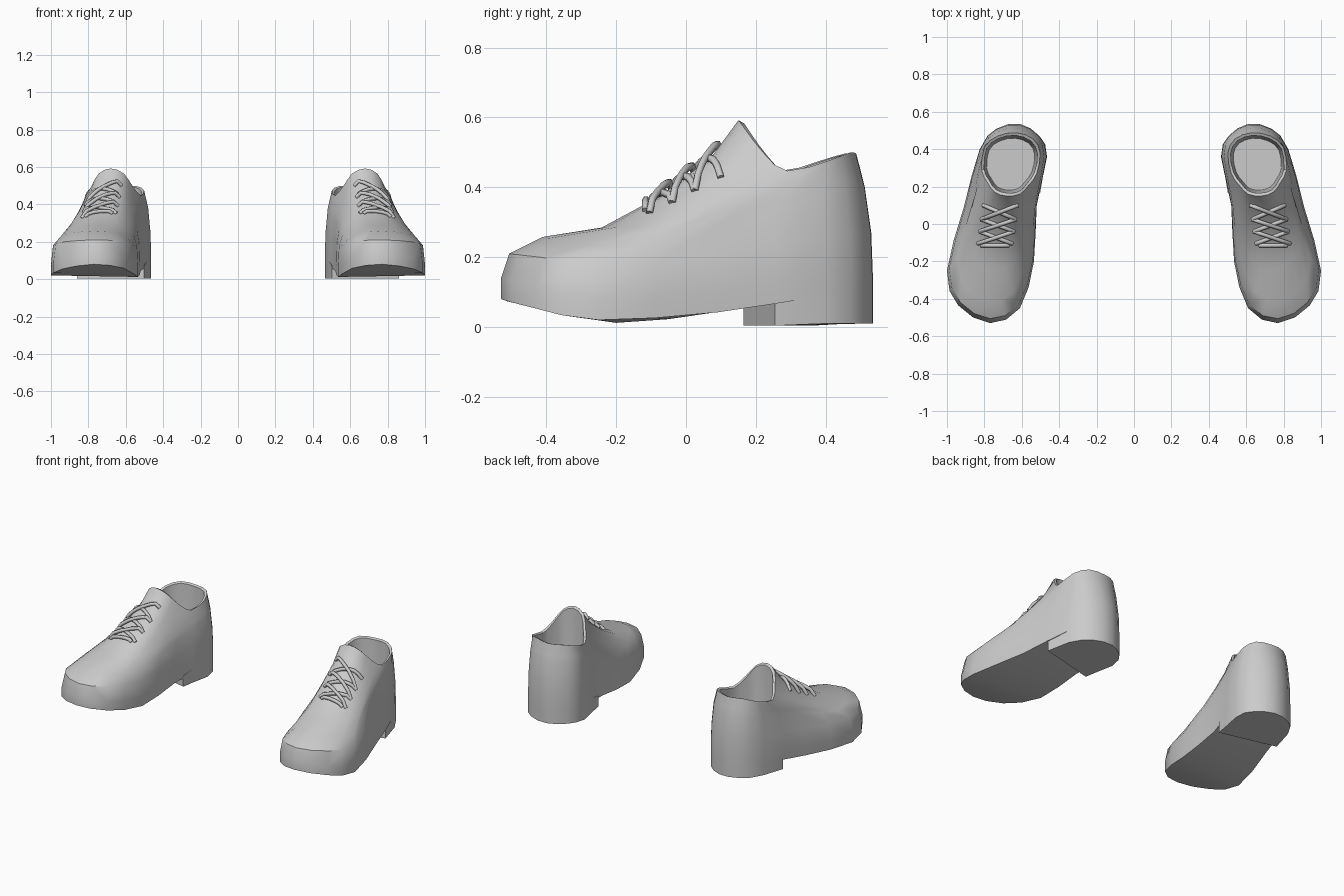
import bpy, bmesh
from mathutils import Vector
from mathutils.bvhtree import BVHTree

if "Cube" in bpy.data.objects:
    bpy.data.objects.remove(bpy.data.objects["Cube"])

grey = bpy.data.materials.new("grey leather")
grey.diffuse_color = (0.6, 0.6, 0.6, 1)
grey.use_nodes = True
grey.node_tree.nodes["Principled BSDF"].inputs["Base Color"].default_value = grey.diffuse_color

# Control points run from the toe, along the outer side to the back, and return along the inner side
SOLE = [(.77, -.53), (.94, -.435), (1.0, -.25), (.91, .09), (.825, .40), (.735, .51),
        (.61, .535), (.505, .47), (.465, .36), (.52, .10), (.535, -.20), (.61, -.45)]
VAMP = [(.77, -.41, .258), (.885, -.35, .247), (.945, -.18, .232), (.865, .10, .30),
        (.815, .39, .38), (.735, .49, .40), (.62, .512, .40), (.515, .455, .40),
        (.48, .36, .38), (.525, .12, .30), (.56, -.15, .242), (.65, -.365, .247)]
COLLAR = [(.68, .15, .592), (.745, .17, .565), (.785, .225, .495), (.815, .29, .447),
          (.80, .41, .477), (.73, .47, .50), (.63, .488, .495), (.54, .455, .497),
          (.502, .38, .475), (.52, .27, .447), (.565, .205, .50), (.61, .16, .565)]
FRONT = [1, .8, .4, 0, 0, 0, 0, 0, 0, 0, .4, .8]   # how much a point follows the instep curve


def table(pts, y):
    for (a, za), (b, zb) in zip(pts, pts[1:]):
        if y <= b:
            return za + (zb - za) * max(0, (y - a) / (b - a))
    return pts[-1][1]


def under(y):
    return table([(-.53, .08), (-.4, .045), (-.2, .012), (-.07, .004), (.165, .06), (.25, .085), (.3, .09)], y)


def smooth_ring(pts):
    """Closed curve through the control points, with one extra point per gap."""
    n, out = len(pts), []
    for i in range(n):
        p0, p1, p2, p3 = (Vector(pts[(i + k) % n]) for k in (-1, 0, 1, 2))
        out += [p1, (9 * (p1 + p2) - p0 - p3) / 16]
    return out


def finish(name, bm, mirror=True):
    bmesh.ops.recalc_face_normals(bm, faces=bm.faces)
    me = bpy.data.meshes.new(name)
    bm.to_mesh(me)
    ob = bpy.data.objects.new(name, me)
    bpy.context.collection.objects.link(ob)
    me.materials.append(grey)
    if mirror:
        m = ob.modifiers.new("pair", 'MIRROR')
        m.use_mirror_merge = False
    bpy.ops.object.select_all(action='DESELECT')
    ob.select_set(True)
    bpy.context.view_layer.objects.active = ob
    bpy.ops.object.shade_smooth_by_angle(angle=0.7)
    return ob


# Rings of the shoe body, from the sole edge up to the collar and down inside
rings = [[(x, y, under(y)) for x, y in SOLE]]
rings.append([(x, y, under(y) + .058) for x, y in SOLE])
mid = []
for (x, y), v in zip(SOLE, VAMP):
    z = table([(-.53, .21), (-.2, .175), (.1, .21), (.5, .27)], y)
    mid.append((x + (v[0] - x) * .2, y + (v[1] - y) * .2, z))
rings.append(mid)
rings.append(VAMP)
for f, g in ((.30, .08), (.59, .34), (.86, .68)):
    ring = []
    for v, c, w in zip(VAMP, COLLAR, FRONT):
        x, y = v[0] + (c[0] - v[0]) * f, v[1] + (c[1] - v[1]) * f
        ring.append((x, y, v[2] + (c[2] - v[2]) * (g * w + f * (1 - w))))
    rings.append(ring)
rings.append(COLLAR)
for s, d in ((.91, .02), (.89, .5), (.82, 1)):
    rings.append([(.662 + (x - .662) * s, .325 + (y - .325) * s, z + (.18 - z) * d) for x, y, z in COLLAR])

# Shoe body
bm = bmesh.new()
loops = [[bm.verts.new(p) for p in smooth_ring(r)] for r in rings]
N = len(loops[0])
for a, b in zip(loops, loops[1:]):
    for i in range(N):
        bm.faces.new((a[i], a[(i + 1) % N], b[(i + 1) % N], b[i]))
for loop in (loops[0], loops[-1]):            # sole underside and footbed, in cross strips
    for i in range(N // 2):
        quad = [loop[i], loop[i + 1], loop[N - i - 1], loop[(N - i) % N]]
        bm.faces.new(list(dict.fromkeys(quad)))
surface = BVHTree.FromBMesh(bm)
finish("shoe_upper_and_sole", bm)
bm.free()

# Heel block, with its front edge square to the slanted shoe
outline = [p for p in smooth_ring(SOLE) if p.y > .175 + .09 * (p.x - .49) / .35]
outline = [Vector((.862, .255))] + outline + [Vector((.502, .165))]
bm = bmesh.new()
low = bm.faces.new([bm.verts.new((p.x, p.y, .005)) for p in outline])
up = bmesh.ops.extrude_face_region(bm, geom=[low])["geom"]
for v in up:
    if isinstance(v, bmesh.types.BMVert):
        v.co.z = max(under(v.co.y) + .01, .07)
for v in low.verts:
    v.co.z = 0.004 if v.co.y < .4 else .01
if not low.is_valid or len(bm.faces) < len(outline) + 2:
    bm.faces.new([v for v in low.verts])
finish("heel_block", bm)
bm.free()


# Laces, draped on the instep
def eyelet(side, y):
    return Vector((.728 - .14 * y + side * .092, y))


def lace(name, a, b, lift):
    pts = []
    for k in range(9):
        p = a.lerp(b, k / 8)
        hit = surface.ray_cast(Vector((p.x, p.y, 2)), Vector((0, 0, -1)))[0]
        pts.append((p.x, p.y, hit.z + (lift if 0 < k < 8 else .002)))
    for s in (1, -1):
        cu = bpy.data.curves.new(name, 'CURVE')
        cu.dimensions = '3D'
        cu.bevel_depth, cu.bevel_resolution, cu.use_fill_caps = .011, 1, True
        sp = cu.splines.new('POLY')
        sp.points.add(len(pts) - 1)
        for q, (x, y, z) in zip(sp.points, pts):
            q.co = (s * x, y, z, 1)
            q.radius = 1
        sp.use_smooth = True
        cu.materials.append(grey)
        bpy.context.collection.objects.link(bpy.data.objects.new(name, cu))


rows = (-.105, -.04, .025, .10)
lace("lace_bar", eyelet(-.8, -.115), eyelet(.8, -.115), .012)
for lo, hi in zip(rows, rows[1:]):
    lace("lace_cross_under", eyelet(-1, lo), eyelet(1, hi), .010)
    lace("lace_cross_over", eyelet(1, lo), eyelet(-1, hi), .022)
